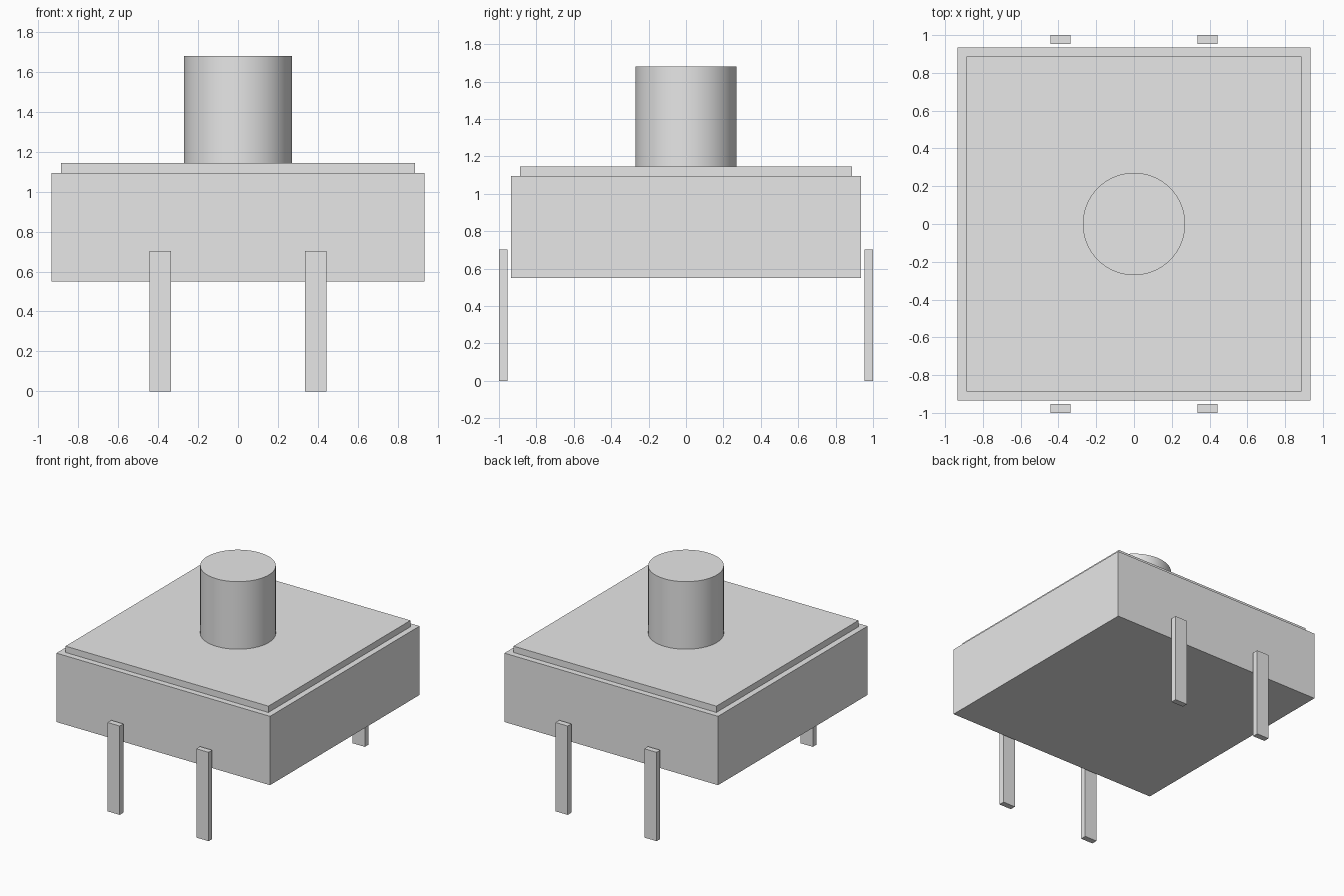
import bpy

cube = bpy.data.objects.get("Cube")
if cube:
    bpy.data.objects.remove(cube, do_unlink=True)

# Single light grey used on every part
grey = bpy.data.materials.new("light_grey")
grey.use_nodes = True
colour = (0.8, 0.8, 0.8, 1)
grey.diffuse_color = colour
grey.node_tree.nodes["Principled BSDF"].inputs["Base Color"].default_value = colour


def box(name, centre, width, depth, bottom, top):
    """Box standing between two heights, centred on an x, y position."""
    x, y = centre
    bpy.ops.mesh.primitive_cube_add(size=1, location=(x, y, (bottom + top) / 2))
    ob = bpy.context.object
    ob.name = name
    ob.scale = (width, depth, top - bottom)
    bpy.ops.object.transform_apply(location=False, rotation=False, scale=True)
    ob.data.materials.append(grey)
    return ob


# Housing and the thin inset cover on top of it
body_top, cover_top, button_top = 1.095, 1.145, 1.68
box("housing", (0, 0), 1.87, 1.87, 0.55, body_top)
box("cover", (0, 0), 1.776, 1.776, body_top, cover_top)

# Round push button
bpy.ops.mesh.primitive_cylinder_add(
    vertices=64, radius=0.271, depth=button_top - cover_top,
    location=(0, 0, (cover_top + button_top) / 2))
button = bpy.context.object
button.name = "button"
button.data.materials.append(grey)
bpy.ops.object.shade_smooth_by_angle()

# Four flat pins, standing just clear of the front and back walls
for side, sx in (("left", 1), ("right", -1)):
    for end, sy in (("front", -1), ("back", 1)):
        box(f"{end}_{side}_pin", (sx * 0.389, sy * 0.977), 0.107, 0.046, 0, 0.703)
